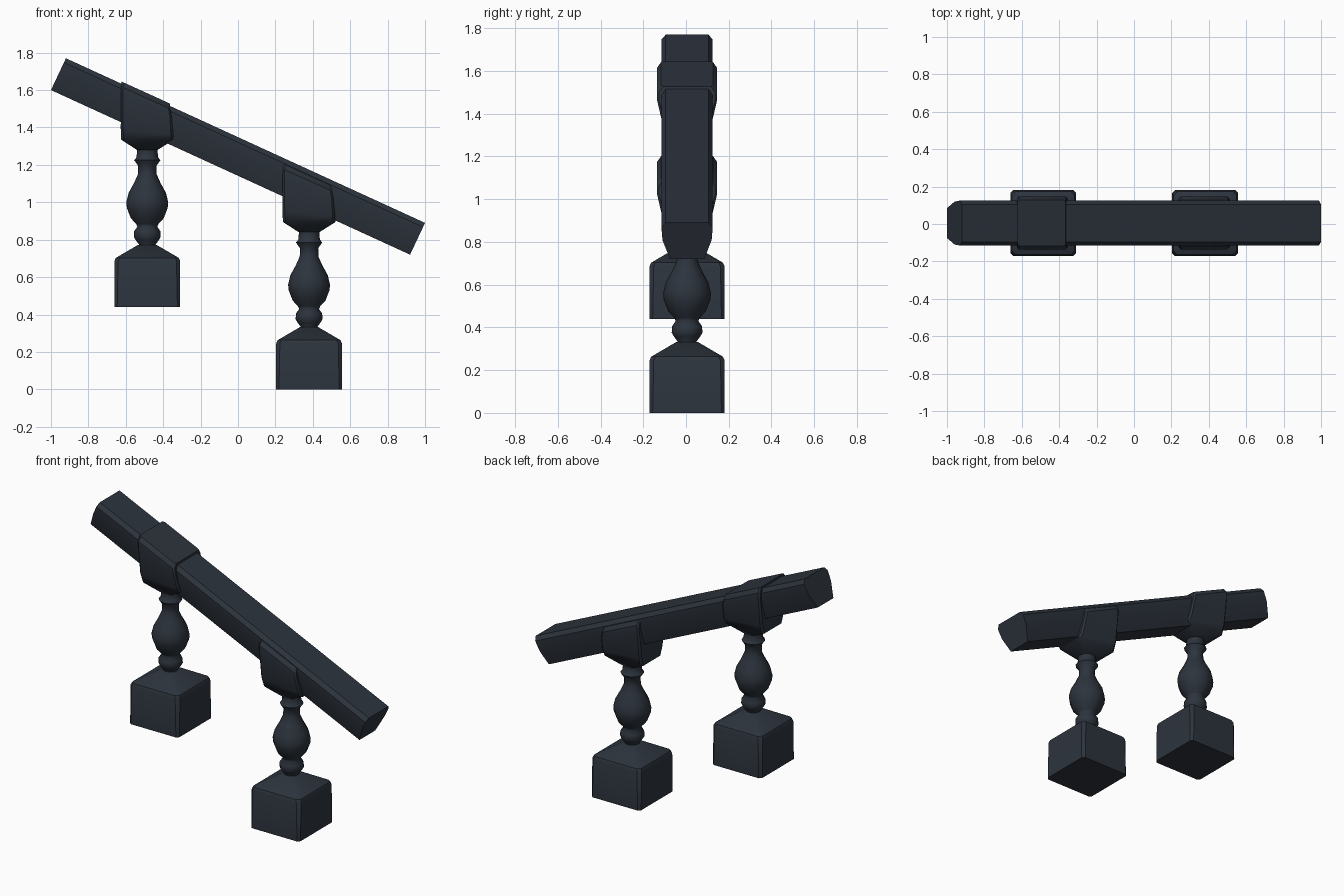
import bpy, bmesh, math

if "Cube" in bpy.data.objects:
    bpy.data.objects.remove(bpy.data.objects["Cube"])

slate = bpy.data.materials.new("dark slate")
slate.diffuse_color = (0.026, 0.034, 0.047, 1)
slate.use_nodes = True
slate.node_tree.nodes["Principled BSDF"].inputs["Base Color"].default_value = slate.diffuse_color
YC = 0.005
SLOPE = -0.455


def loft(name, rings, angle=40):
    """Skin equal-length vertex rings, cap both ends."""
    bm = bmesh.new()
    vs = [[bm.verts.new(p) for p in r] for r in rings]
    n = len(vs[0])
    for a, b in zip(vs, vs[1:]):
        for i in range(n):
            j = (i + 1) % n
            bm.faces.new((a[i], a[j], b[j], b[i]))
    bm.faces.new(vs[0][::-1])
    bm.faces.new(vs[-1])
    bmesh.ops.recalc_face_normals(bm, faces=bm.faces)
    me = bpy.data.meshes.new(name)
    bm.to_mesh(me)
    bm.free()
    me.materials.append(slate)
    ob = bpy.data.objects.new(name, me)
    bpy.context.collection.objects.link(ob)
    bpy.ops.object.select_all(action='DESELECT')
    ob.select_set(True)
    bpy.context.view_layer.objects.active = ob
    bpy.ops.object.shade_smooth_by_angle(angle=math.radians(angle))
    return ob


def box_ring(x0, x1, hy, z, c, cx, slope=0.0):
    """Rectangle with clipped corners, optionally following the rail slope."""
    pts = [(x0 + c, -hy), (x1 - c, -hy), (x1, -hy + c), (x1, hy - c),
           (x1 - c, hy), (x0 + c, hy), (x0, hy - c), (x0, -hy + c)]
    return [(cx + x, YC + y, z + slope * x) for x, y in pts]


def circle(r, z, cx, n=12):
    return [(cx + r * math.cos(2 * math.pi * i / n), YC + r * math.sin(2 * math.pi * i / n), z)
            for i in range(n)]


# sloping handrail: flat chamfered top, underside tapering inward
section = [(-0.10, 0.0), (0.10, 0.0), (0.12, 0.025), (0.115, 0.09), (0.08, 0.187),
           (-0.08, 0.187), (-0.115, 0.09), (-0.12, 0.025)]
dx, dz = -0.08 / 0.187, -0.17 / 0.187
loft("handrail", [[(x + t * dx, YC + y, z + t * dz) for y, t in section]
                  for x, z in ((-0.92, 1.77), (1.0, 0.89))], 35)

# turned profile: radius, height
profile = [(0.045, 0.30), (0.045, 0.335), (0.06, 0.355), (0.072, 0.375), (0.07, 0.405),
           (0.053, 0.43), (0.06, 0.445), (0.088, 0.475), (0.109, 0.53), (0.112, 0.56),
           (0.10, 0.61), (0.07, 0.665), (0.05, 0.71), (0.049, 0.755), (0.07, 0.785),
           (0.058, 0.80), (0.055, 0.83), (0.055, 0.87)]

for tag, cx, z in (("upper", -0.485, 0.44), ("lower", 0.38, 0.0)):
    # square foot block with pyramid shoulder
    loft(tag + "_foot", [box_ring(-0.176, 0.176, 0.176, z, 0.015, cx),
                         box_ring(-0.176, 0.176, 0.176, z + 0.245, 0.02, cx),
                         box_ring(-0.168, 0.168, 0.168, z + 0.263, 0.02, cx),
                         box_ring(-0.05, 0.05, 0.05, z + 0.332, 0.02, cx)], 35)
    # baluster
    loft(tag + "_baluster", [circle(r, z + h, cx) for r, h in profile], 60)
    # collar wrapping the rail
    loft(tag + "_collar", [box_ring(-0.055, 0.055, 0.055, z + 0.84, 0.02, cx),
                           box_ring(-0.14, 0.142, 0.10, z + 0.895, 0.015, cx),
                           box_ring(-0.142, 0.138, 0.118, z + 0.94, 0.012, cx, -0.1),
                           box_ring(-0.141, 0.130, 0.141, z + 1.08, 0.01, cx, SLOPE),
                           box_ring(-0.14, 0.122, 0.141, z + 1.115, 0.01, cx, SLOPE),
                           box_ring(-0.137, 0.12, 0.122, z + 1.143, 0.01, cx, SLOPE)], 35)
